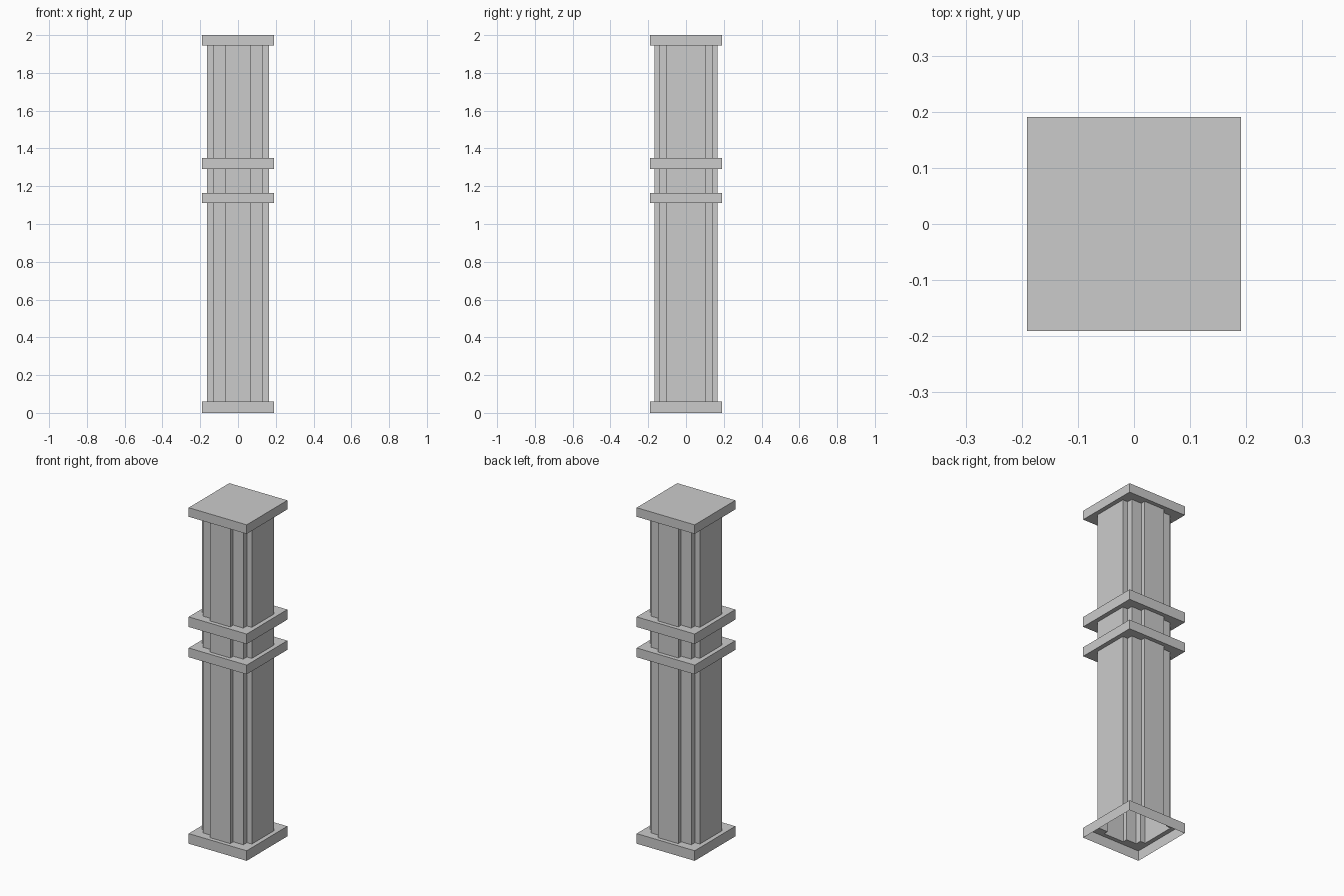
import bpy, bmesh

if "Cube" in bpy.data.objects:
    bpy.data.objects.remove(bpy.data.objects["Cube"])

HALF = 0.191                                   # half width of the square bands
BANDS = [("base_band", 0.0, 0.06), ("lower_band", 1.11, 1.165),
         ("upper_band", 1.29, 1.35), ("top_band", 1.946, 2.0)]

# one quarter of the stepped shaft section, mirrored round to all four
q = [(0.165, 0.105), (0.132, 0.105), (0.132, 0.139), (0.066, 0.139), (0.066, 0.167)]
PROFILE = (q + [(-x, y) for x, y in reversed(q)]
           + [(-x, -y) for x, y in q] + [(x, -y) for x, y in reversed(q)])
SQUARE = [(HALF, HALF), (-HALF, HALF), (-HALF, -HALF), (HALF, -HALF)]


def loop(bm, pts, z):
    vs = [bm.verts.new((x, y, z)) for x, y in pts]
    es = [bm.edges.new((vs[i], vs[(i + 1) % len(vs)])) for i in range(len(vs))]
    return vs, es


def walls(bm, a, b):
    n = len(a)
    for i in range(n):
        j = (i + 1) % n
        bm.faces.new((a[i], a[j], b[j], b[i]))


def finish(bm, name):
    mesh = bpy.data.meshes.new(name)
    bm.to_mesh(mesh)
    bm.free()
    bpy.context.collection.objects.link(bpy.data.objects.new(name, mesh))


def ledge(bm, square_edges, z, up):
    # flat ring between the band edge and the shaft section
    _, inner = loop(bm, PROFILE, z)
    res = bmesh.ops.triangle_fill(bm, edges=square_edges + inner, use_beauty=True)
    for f in res["geom"]:
        if isinstance(f, bmesh.types.BMFace):
            f.normal_update()
            if (f.normal.z > 0) != up:
                f.normal_flip()


# square bands, hollow inside, open underneath the base
for name, z0, z1 in BANDS:
    bm = bmesh.new()
    low, low_e = loop(bm, SQUARE, z0)
    high, high_e = loop(bm, SQUARE, z1)
    walls(bm, low, high)
    if name != "base_band":
        ledge(bm, low_e, z0, False)
    if name == "top_band":
        bm.faces.new(high)
    else:
        ledge(bm, high_e, z1, True)
    finish(bm, name)

# stepped shaft sections between the bands
for name, lo, hi in zip(("lower_shaft", "neck_shaft", "upper_shaft"), BANDS, BANDS[1:]):
    bm = bmesh.new()
    a, _ = loop(bm, PROFILE, lo[2])
    b, _ = loop(bm, PROFILE, hi[1])
    walls(bm, a, b)
    finish(bm, name)
